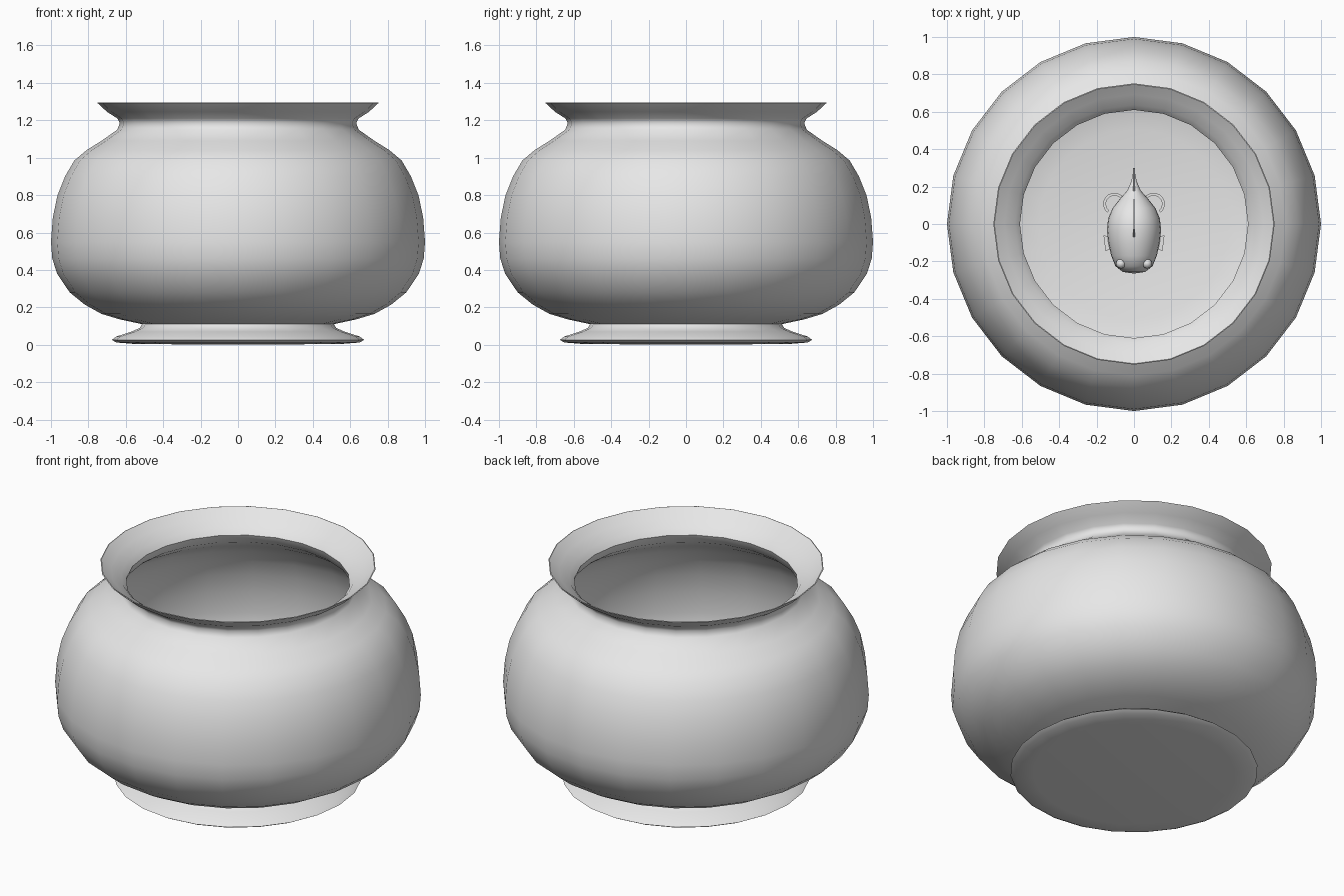
import bpy, bmesh, math
from mathutils import Vector, Matrix

if "Cube" in bpy.data.objects:
    bpy.data.objects.remove(bpy.data.objects["Cube"], do_unlink=True)

GREY = (0.8, 0.8, 0.8, 1.0)
grey = bpy.data.materials.new("light_grey")
grey.use_nodes = True
grey.diffuse_color = GREY
grey.node_tree.nodes["Principled BSDF"].inputs["Base Color"].default_value = GREY


def finish(name, bm, angle=50):
    bmesh.ops.remove_doubles(bm, verts=bm.verts[:], dist=0.0005)
    bmesh.ops.recalc_face_normals(bm, faces=bm.faces[:])
    mesh = bpy.data.meshes.new(name)
    bm.to_mesh(mesh)
    bm.free()
    mesh.materials.append(grey)
    obj = bpy.data.objects.new(name, mesh)
    bpy.context.collection.objects.link(obj)
    bpy.ops.object.select_all(action="DESELECT")
    obj.select_set(True)
    bpy.context.view_layer.objects.active = obj
    bpy.ops.object.shade_smooth_by_angle(angle=math.radians(angle))
    return obj


def lathe(profile, steps=24):
    """Turn a (radius, height) profile around z."""
    bm = bmesh.new()
    verts = [bm.verts.new((r, 0, z)) for r, z in profile]
    edges = [bm.edges.new(pair) for pair in zip(verts, verts[1:])]
    bmesh.ops.spin(bm, geom=verts + edges, cent=(0, 0, 0), axis=(0, 0, 1),
                   angle=math.tau, steps=steps)
    return bm


def plate(name, outline, thickness, place):
    """Thin fin: 2D outline extruded, then placed by a function."""
    bm = bmesh.new()
    face = bm.faces.new([bm.verts.new((a, b, -thickness / 2)) for a, b in outline])
    out = bmesh.ops.extrude_face_region(bm, geom=[face])
    for v in out["geom"]:
        if isinstance(v, bmesh.types.BMVert):
            v.co.z += thickness
    for v in bm.verts:
        v.co = place(v.co)
    return finish(name, bm)


# Bowl: foot, belly and flared rim, with an inner wall
foot = [(0, 0.0), (0.55, 0.004), (0.65, 0.012), (0.675, 0.026), (0.65, 0.044),
        (0.57, 0.07), (0.525, 0.09)]
belly = [(0.513, 0.11), (0.63, 0.135), (0.73, 0.165), (0.82, 0.215), (0.9, 0.28),
         (0.967, 0.38), (0.993, 0.46), (1.0, 0.55), (0.99, 0.68), (0.965, 0.8),
         (0.925, 0.9), (0.875, 0.985), (0.81, 1.04), (0.73, 1.09), (0.645, 1.15),
         (0.632, 1.185), (0.645, 1.21), (0.70, 1.245), (0.752, 1.293)]
inner = []
for i, point in enumerate(belly):
    tangent = Vector(belly[min(i + 1, len(belly) - 1)]) - Vector(belly[max(i - 1, 0)])
    normal = Vector((-tangent.y, tangent.x)).normalized()
    inner.append(Vector(point) + normal * (0.022 if point[1] < 1.2 else 0.012))
inner[-1] = Vector((0.747, 1.295))
floor = [(0, inner[0].y)]
finish("bowl", lathe(foot + belly + [tuple(p) for p in reversed(inner)] + floor))

# Fish body: turned along y with its head towards the front
FISH_Z = 0.5
fish = [(0, -0.265), (0.06, -0.256), (0.1, -0.225), (0.122, -0.17), (0.138, -0.1),
        (0.145, -0.03), (0.138, 0.03), (0.115, 0.085), (0.075, 0.135), (0.035, 0.18),
        (0.014, 0.23), (0, 0.3)]
bm = lathe(fish)
bm.transform(Matrix.Translation((0, 0, FISH_Z)) @ Matrix.Diagonal((1, 1, 1.1, 1))
             @ Matrix.Rotation(-math.pi / 2, 4, "X"))
finish("fish_body", bm)

# Upright fins on the centre line
upright = lambda c: Vector((c.z, c.x, FISH_Z + c.y))
plate("tail_fin", [(0.16, 0.03), (0.3, 0.12), (0.27, 0), (0.3, -0.12), (0.16, -0.03)],
      0.01, upright)
plate("back_fin", [(-0.08, 0.14), (-0.03, 0.21), (0.07, 0.2), (0.13, 0.15), (0.12, 0.07)],
      0.01, upright)

for side, s in (("left", 1), ("right", -1)):
    # Eye
    bm = bmesh.new()
    bmesh.ops.create_uvsphere(bm, u_segments=12, v_segments=8, radius=0.026,
                              matrix=Matrix.Translation((s * 0.07, -0.212, FISH_Z + 0.085)))
    finish(side + "_eye", bm)
    # Small side fin
    plate(side + "_side_fin", [(0.12, -0.13), (0.152, -0.145), (0.163, -0.06), (0.125, -0.07)],
          0.012, lambda c: Vector((s * c.x, c.y, FISH_Z + c.z)))
    # Curled rear fin: a thin ribbon bent into an arc
    arc = [math.radians(-50 + 22 * k) for k in range(13)]
    ring = lambda r, t: (0.105 + r * math.cos(t), 0.107 + r * math.sin(t))
    outline = [ring(0.06, t) for t in arc] + [ring(0.045, t) for t in reversed(arc)]
    plate(side + "_rear_fin", outline, 0.04,
          lambda c: Vector((s * c.x, c.y, FISH_Z - 0.03 + c.z)))
